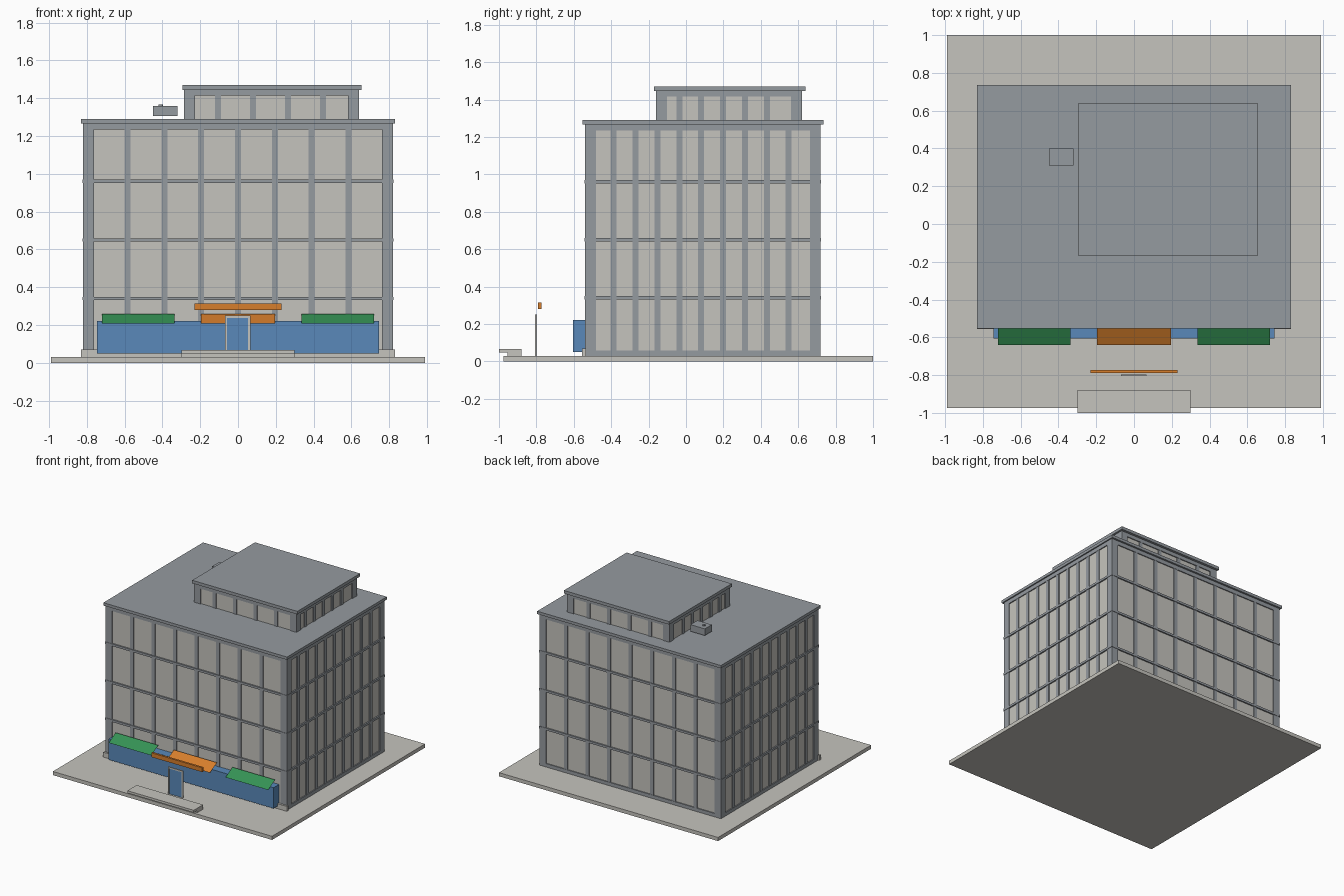
import bpy, bmesh
from mathutils import Matrix, Vector

old = bpy.data.objects.get("Cube")
if old:
    bpy.data.objects.remove(old, do_unlink=True)


def material(name, *rgb):
    m = bpy.data.materials.new(name)
    m.use_nodes = True
    m.diffuse_color = (*rgb, 1)
    m.node_tree.nodes["Principled BSDF"].inputs["Base Color"].default_value = (*rgb, 1)
    return m


stone = material("pale stone", 0.56, 0.55, 0.51)
grey = material("slate grey", 0.30, 0.325, 0.35)
blue = material("shopfront blue", 0.10, 0.25, 0.49)
orange = material("awning orange", 0.68, 0.21, 0.025)
green = material("awning green", 0.035, 0.29, 0.09)


def make(name, bm, mat):
    mesh = bpy.data.meshes.new(name)
    bm.to_mesh(mesh)
    bm.free()
    mesh.materials.append(mat)
    ob = bpy.data.objects.new(name, mesh)
    bpy.context.collection.objects.link(ob)


def boxes(name, mat, *spans):
    """One object from boxes given as ((x0, x1), (y0, y1), (z0, z1))."""
    bm = bmesh.new()
    for span in spans:
        mid = Vector([(a + b) / 2 for a, b in span])
        size = Vector([b - a for a, b in span])
        bmesh.ops.create_cube(bm, size=1, matrix=Matrix.Translation(mid) @ Matrix.Diagonal(size).to_4x4())
    make(name, bm, mat)


def grow(span, d):
    return (span[0] - d, span[1] + d)


def block(name, x, y, z, xs, ys, beam, post=0.058, width=0.032, bands=()):
    """Panelled block: recessed stone core with a grey frame on all four sides."""
    boxes(name + "_wall_panels", stone, (grow(x, -0.008), grow(y, -0.008), z))
    ends = lambda s: [(s[0], s[0] + post), (s[1] - post, s[1])]
    boxes(name + "_corner_posts", grey, *[(a, b, z) for a in ends(x) for b in ends(y)])
    inner_x, inner_y = grow(x, -0.002), grow(y, -0.002)
    h = width / 2
    boxes(name + "_mullions", grey,
          *[((c - h, c + h), inner_y, z) for c in xs],
          *[(inner_x, (c - h, c + h), z) for c in ys])
    boxes(name + "_top_beam", grey, (x, y, (beam, z[1])))
    if bands:
        boxes(name + "_floor_bands", grey,
              *[(grow(x, 0.003), grow(y, 0.003), (c - 0.009, c + 0.009)) for c in bands])


# Ground slab and front step
boxes("ground_slab", stone, ((-0.99, 0.99), (-0.975, 1), (0, 0.03)))
boxes("front_step", stone,
      ((-0.3, 0.3), (-1, -0.88), (0.048, 0.067)),
      ((-0.3, 0.3), (-0.955, -0.88), (0.03, 0.05)))

# Main building
bay = 0.117
side_lines = [-0.387 + bay * i for i in range(9)]
block("building", (-0.82, 0.82), (-0.54, 0.72), (0.03, 1.27),
      [0.195 * i for i in range(-3, 4)], side_lines, 1.235, bands=(0.34, 0.65, 0.96))
boxes("building_base", grey, ((-0.82, 0.82), (-0.54, 0.72), (0.03, 0.058)))
boxes("building_roof", grey, ((-0.83, 0.83), (-0.553, 0.735), (1.267, 1.29)))
boxes("front_plinth", stone, ((-0.83, 0.83), (-0.555, -0.535), (0.03, 0.07)))

# Rooftop storey
block("penthouse", (-0.285, 0.64), (-0.16, 0.62), (1.29, 1.45),
      [-0.105 + 0.185 * i for i in range(4)], side_lines[3:8], 1.415)
boxes("penthouse_roof", grey, ((-0.295, 0.655), (-0.17, 0.64), (1.445, 1.47)))

# Rooftop machine with a round vent
boxes("roof_unit", grey, ((-0.45, -0.32), (0.31, 0.4), (1.305, 1.36)))
vent = bmesh.new()
bmesh.ops.create_cone(vent, cap_ends=True, segments=16, radius1=0.012, radius2=0.012, depth=0.01,
                      matrix=Matrix.Translation((-0.41, 0.355, 1.362)))
make("roof_unit_vent", vent, grey)

# Shopfront and its sloping awnings
boxes("shopfront", blue, ((-0.745, 0.745), (-0.605, -0.535), (0.05, 0.22)))


def awning(name, x0, x1, mat):
    bm = bmesh.new()
    front, back = (-0.64, 0.208), (-0.55, 0.257)
    bm.faces.new([bm.verts.new(p) for p in
                  ((x0, *front), (x1, *front), (x1, *back), (x0, *back))])
    make(name, bm, mat)


awning("right_awning", -0.72, -0.335, green)
awning("middle_awning", -0.195, 0.195, orange)
awning("left_awning", 0.335, 0.72, green)

# Free-standing sign board and entrance door
boxes("sign_board", orange, ((-0.23, 0.23), (-0.79, -0.773), (0.28, 0.315)))
door_y = (-0.806, -0.797)
boxes("door_frame", stone,
      ((-0.07, -0.057), door_y, (0.03, 0.25)),
      ((0.053, 0.066), door_y, (0.03, 0.25)),
      ((-0.07, 0.066), door_y, (0.238, 0.25)))
boxes("door_panel", blue, ((-0.06, 0.056), (-0.803, -0.799), (0.03, 0.24)))
